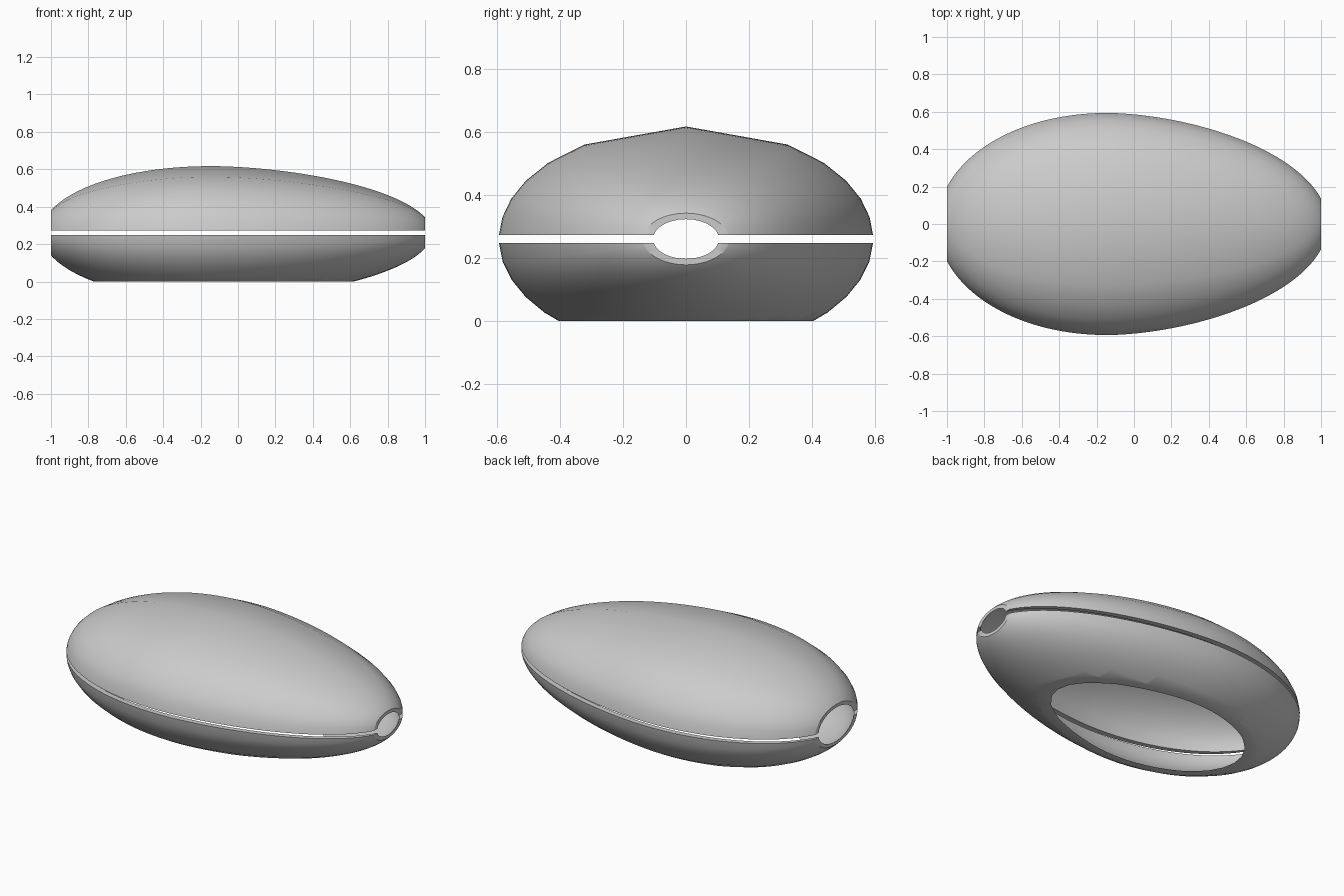
import bpy, bmesh, math

cube = bpy.data.objects.get("Cube")
if cube:
    bpy.data.objects.remove(cube, do_unlink=True)

HALF_WIDTH, HALF_HEIGHT = 0.594, 0.357   # widest cross-section
MID_Z, HALF_GAP = 0.26, 0.012            # parting line between the shells
WIDEST_X, WALL = -0.14, 0.054            # wall as a fraction of the section
STATIONS = 72

grey = bpy.data.materials.new("plain_grey")
grey.use_nodes = True
grey.diffuse_color = (0.6, 0.6, 0.6, 1)
grey.node_tree.nodes["Principled BSDF"].inputs["Base Color"].default_value = (0.6, 0.6, 0.6, 1)


def section_scale(x):
    """Egg-shaped lengthwise profile, blunter towards -x."""
    d = x - WIDEST_X
    length, power = (1.1766, 1.72) if d > 0 else (0.912, 2.05)
    return math.sqrt(1 - (abs(d) / length) ** power)


def half_ring(x, scale, side, steps, faceted):
    """Half ellipse from one parting edge over the ridge to the other."""
    ry, rz = HALF_WIDTH * scale, HALF_HEIGHT * scale
    weight = (1 - abs(x) ** 6) if faceted else 0
    points = []
    for i in range(-steps, steps + 1):
        t = 1 - abs(i) / steps
        t = weight * t + (1 - weight) * math.sin(t * math.pi / 2)
        z = HALF_GAP + (rz - HALF_GAP) * t
        y = math.copysign(ry * math.sqrt(max(0, 1 - (z / rz) ** 2)), i)
        points.append((x, y, MID_Z + side * z))
    return points


def make_shell(name, side, steps, faceted, cut_base):
    bm = bmesh.new()
    rings = []
    for s in range(STATIONS + 1):
        x = -math.cos(math.pi * s / STATIONS)
        scale = section_scale(x)
        outer = half_ring(x, scale, side, steps, faceted)
        inner = half_ring(x, scale - WALL, side, steps, faceted)
        rings.append([bm.verts.new(p) for p in outer + inner[::-1]])

    # Outer wall, inner wall and parting edges
    count = len(rings[0])
    for a, b in zip(rings, rings[1:]):
        for i in range(count):
            j = (i + 1) % count
            bm.faces.new((a[i], a[j], b[j], b[i]))
    # Rims of the end openings
    for ring in (rings[0], rings[-1]):
        for i in range(count // 2 - 1):
            bm.faces.new((ring[i], ring[i + 1], ring[count - 2 - i], ring[count - 1 - i]))

    # Open base with a flat rim
    if cut_base:
        geom = bm.verts[:] + bm.edges[:] + bm.faces[:]
        bmesh.ops.bisect_plane(bm, geom=geom, plane_co=(0, 0, 0),
                               plane_no=(0, 0, 1), clear_inner=True)
        rim = [e for e in bm.edges if e.is_boundary]
        bmesh.ops.bridge_loops(bm, edges=rim)

    bmesh.ops.recalc_face_normals(bm, faces=bm.faces[:])
    mesh = bpy.data.meshes.new(name)
    bm.to_mesh(mesh)
    bm.free()
    mesh.materials.append(grey)
    obj = bpy.data.objects.new(name, mesh)
    bpy.context.collection.objects.link(obj)
    bpy.ops.object.select_all(action="DESELECT")
    obj.select_set(True)
    bpy.context.view_layer.objects.active = obj
    bpy.ops.object.shade_smooth_by_angle(angle=math.radians(32))


make_shell("upper_shell", 1, 6, True, False)
make_shell("lower_shell", -1, 9, False, True)
